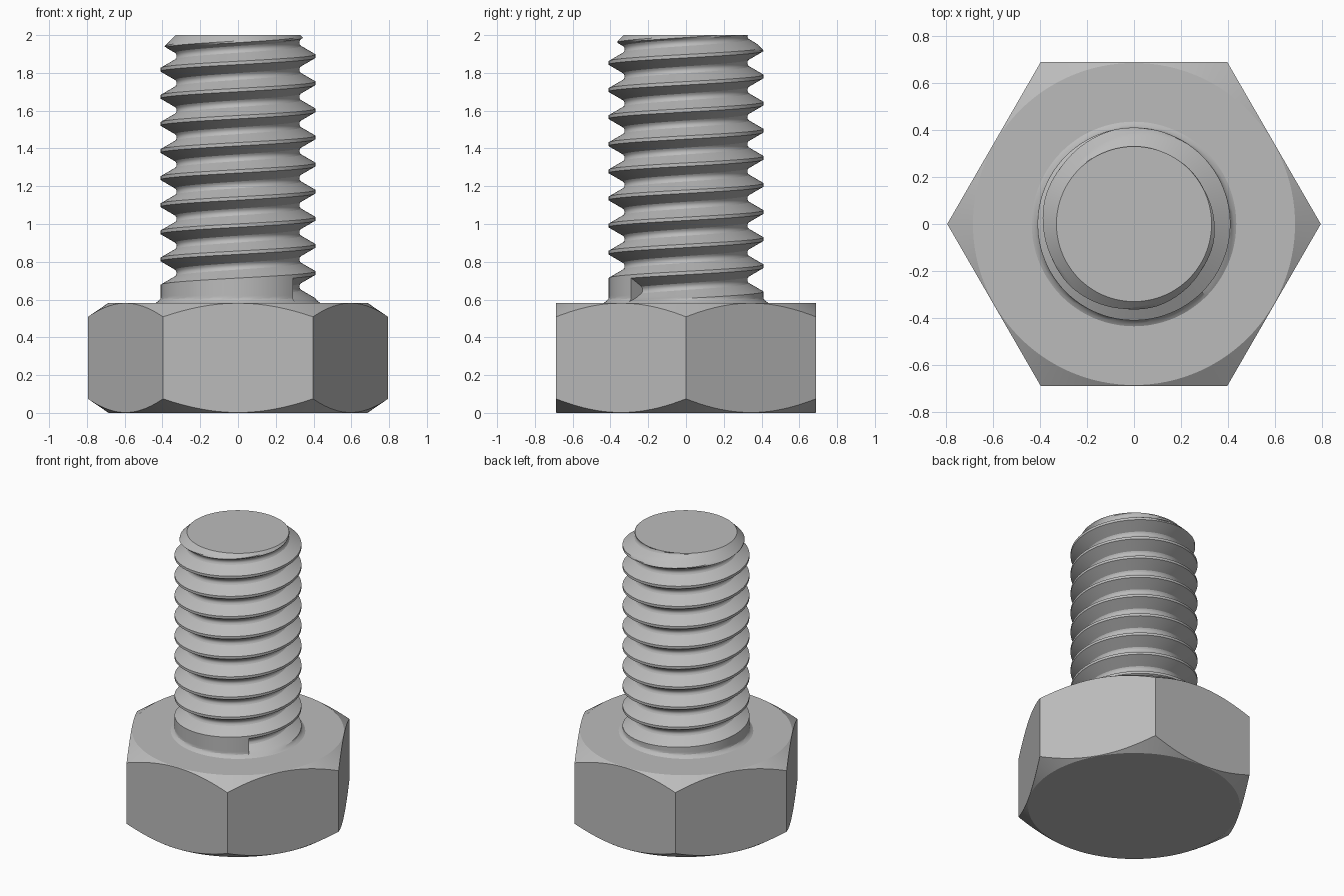
import bpy, bmesh
from math import pi, cos, sin, radians

cube = bpy.data.objects.get("Cube")
if cube:
    bpy.data.objects.remove(cube)

# Steel material
steel = bpy.data.materials.new("steel_grey")
steel.use_nodes = True
colour = (0.5, 0.5, 0.5, 1)
steel.diffuse_color = colour
steel.node_tree.nodes["Principled BSDF"].inputs["Base Color"].default_value = colour


def finish(name, bm):
    bmesh.ops.remove_doubles(bm, verts=bm.verts, dist=0.0004)
    bmesh.ops.recalc_face_normals(bm, faces=bm.faces)
    mesh = bpy.data.meshes.new(name)
    bm.to_mesh(mesh)
    bm.free()
    mesh.materials.append(steel)
    mesh.shade_smooth()
    mesh.set_sharp_from_angle(angle=radians(25))
    obj = bpy.data.objects.new(name, mesh)
    bpy.context.collection.objects.link(obj)
    return obj


def bridge(bm, a, b):
    for i in range(len(a) - 1):
        bm.faces.new((a[i], a[i + 1], b[i + 1], b[i]))


# Hexagonal head, its corners trimmed by a shallow cone above and below
FLAT, HEAD_TOP, SLOPE, STEPS = 0.688, 0.583, 0.68, 120


def hex_radius(a):
    return FLAT / cos((a % (pi / 3)) - pi / 6)


def head_ring(bm, on_hex, top):
    ring = []
    for i in range(STEPS):
        a = 2 * pi * i / STEPS
        r = hex_radius(a) if on_hex else FLAT - 0.003
        drop = (r - FLAT + 0.003) * SLOPE
        z = HEAD_TOP - drop if top else drop
        ring.append(bm.verts.new((r * cos(a), r * sin(a), z)))
    return ring


bm = bmesh.new()
rings = [head_ring(bm, h, t) for h, t in ((0, 0), (1, 0), (1, 1), (0, 1))]
for lower, upper in zip(rings, rings[1:]):
    bridge(bm, lower + lower[:1], upper + upper[:1])
bm.faces.new(rings[0])
bm.faces.new(rings[-1])
finish("hex_head", bm)

# Threaded shank: helical bands, each centred on one turn of the groove
PITCH, CREST, TIP, TOP = 0.1435, 0.41, 0.33, 2.0
START_ANGLE, START_Z = -pi / 4, 0.651
COLUMNS, ROWS = 96, 16


def shank_radius(z, valley_z, grooved):
    if z >= TOP:
        return TIP
    r = CREST
    if grooved:
        d = abs(z - valley_z)
        flank = CREST - (PITCH * 7 / 16 - d) * 1.732
        root = 0.325 + 20 * d * d
        r = min(CREST, max(flank, root))
    # Fillet above the head and chamfer at the tip
    r += 0.025 * (max(0, 0.61 - z) / 0.027) ** 2
    return min(r, TIP + TOP - z)


def band(bm, turn):
    columns = []
    for i in range(COLUMNS + 1):
        a = START_ANGLE + 2 * pi * i / COLUMNS
        valley_z = START_Z + PITCH * (turn + i / COLUMNS)
        column = []
        for j in range(ROWS + 1):
            z = min(TOP, max(HEAD_TOP, valley_z + PITCH * (j / ROWS - 0.5)))
            r = shank_radius(z, valley_z, turn >= 0)
            column.append(bm.verts.new((r * cos(a), r * sin(a), z)))
        columns.append(column)
    for a, b in zip(columns, columns[1:]):
        bridge(bm, a, b)
    return columns


bm = bmesh.new()
bands = [band(bm, turn) for turn in range(-1, 10)]
# Wall where the groove ends in the plain collar
bridge(bm, bands[0][-1], bands[1][0])
bmesh.ops.remove_doubles(bm, verts=bm.verts, dist=0.0004)
# Flat tip
rim = [e for e in bm.edges if e.is_boundary and all(v.co.z > TOP - 0.001 for v in e.verts)]
bmesh.ops.holes_fill(bm, edges=rim, sides=0)
finish("threaded_shank", bm)
